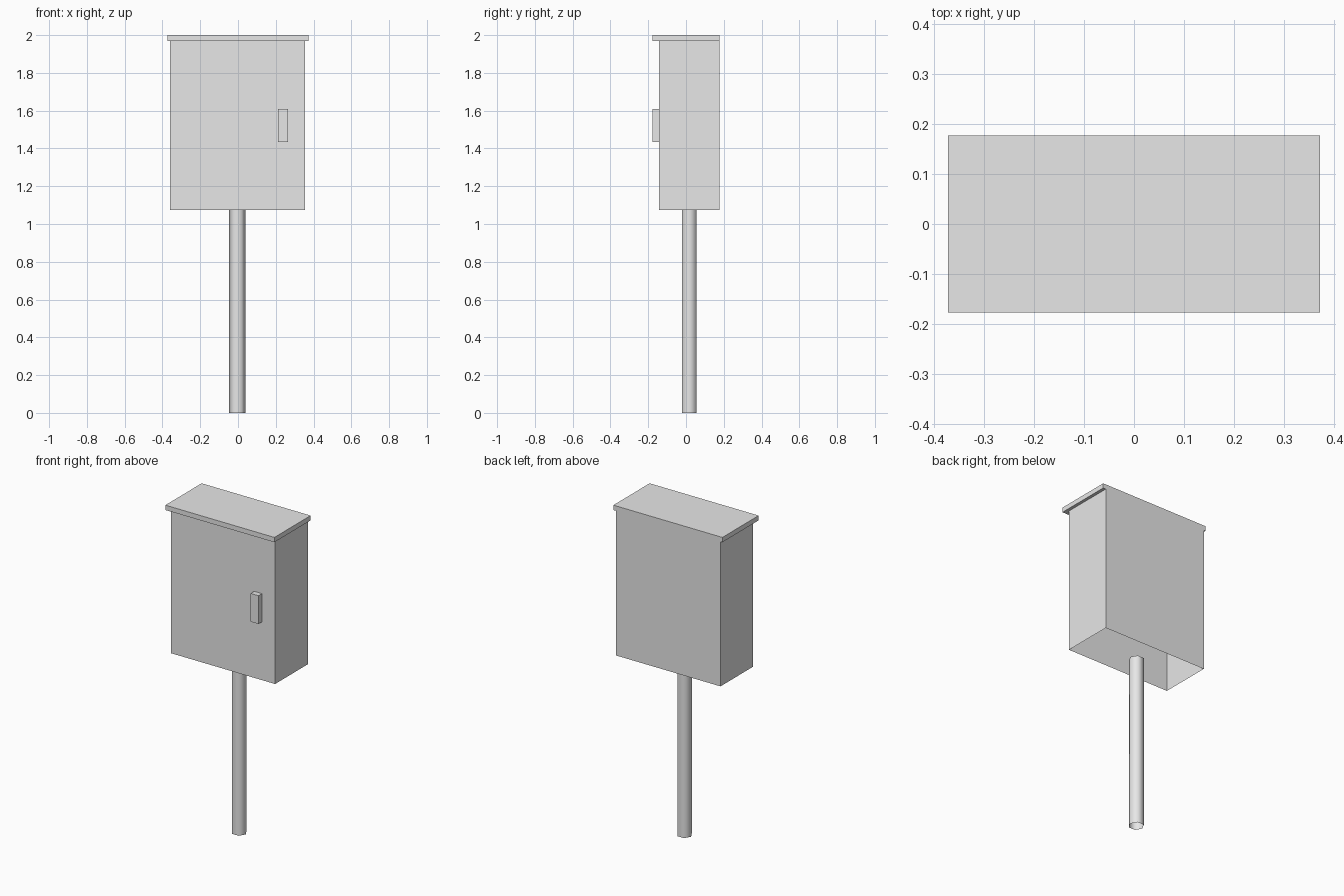
import bpy, bmesh, math
from mathutils import Matrix

if "Cube" in bpy.data.objects:
    bpy.data.objects.remove(bpy.data.objects["Cube"])

grey = bpy.data.materials.new("plain_grey")
grey.diffuse_color = (0.8, 0.8, 0.8, 1.0)
grey.use_nodes = True
grey.node_tree.nodes["Principled BSDF"].inputs["Base Color"].default_value = grey.diffuse_color


def finish(bm, name):
    mesh = bpy.data.meshes.new(name)
    bm.to_mesh(mesh)
    bm.free()
    mesh.materials.append(grey)
    obj = bpy.data.objects.new(name, mesh)
    bpy.context.collection.objects.link(obj)
    return obj


def box(name, lo, hi, open_ends=False):
    """Box between two corners; open_ends drops the top and bottom faces."""
    bm = bmesh.new()
    size = [b - a for a, b in zip(lo, hi)]
    mid = [(a + b) / 2 for a, b in zip(lo, hi)]
    bmesh.ops.create_cube(bm, size=1.0,
                          matrix=Matrix.Translation(mid) @ Matrix.Diagonal((*size, 1.0)))
    if open_ends:
        bm.normal_update()
        ends = [f for f in bm.faces if abs(f.normal.z) > 0.9]
        bmesh.ops.delete(bm, geom=ends, context='FACES_ONLY')
    return finish(bm, name)


# Cabinet shell, open underneath
box("cabinet", (-0.36, -0.143, 1.075), (0.354, 0.177, 1.97), open_ends=True)

# Overhanging lid, flush with the back
box("lid", (-0.373, -0.177, 1.97), (0.373, 0.177, 2.0))

# Door handle
box("handle", (0.211, -0.177, 1.435), (0.264, -0.143, 1.61))

# Hollow six-sided post, smooth shaded
bm = bmesh.new()
bmesh.ops.create_cone(bm, cap_ends=False, segments=6, radius1=0.044, radius2=0.044,
                      depth=1.075,
                      matrix=Matrix.Translation((-0.003, 0.017, 0.5375))
                      @ Matrix.Rotation(math.radians(90), 4, 'Z'))
for f in bm.faces:
    f.smooth = True
bmesh.ops.recalc_face_normals(bm, faces=bm.faces)
finish(bm, "post")
